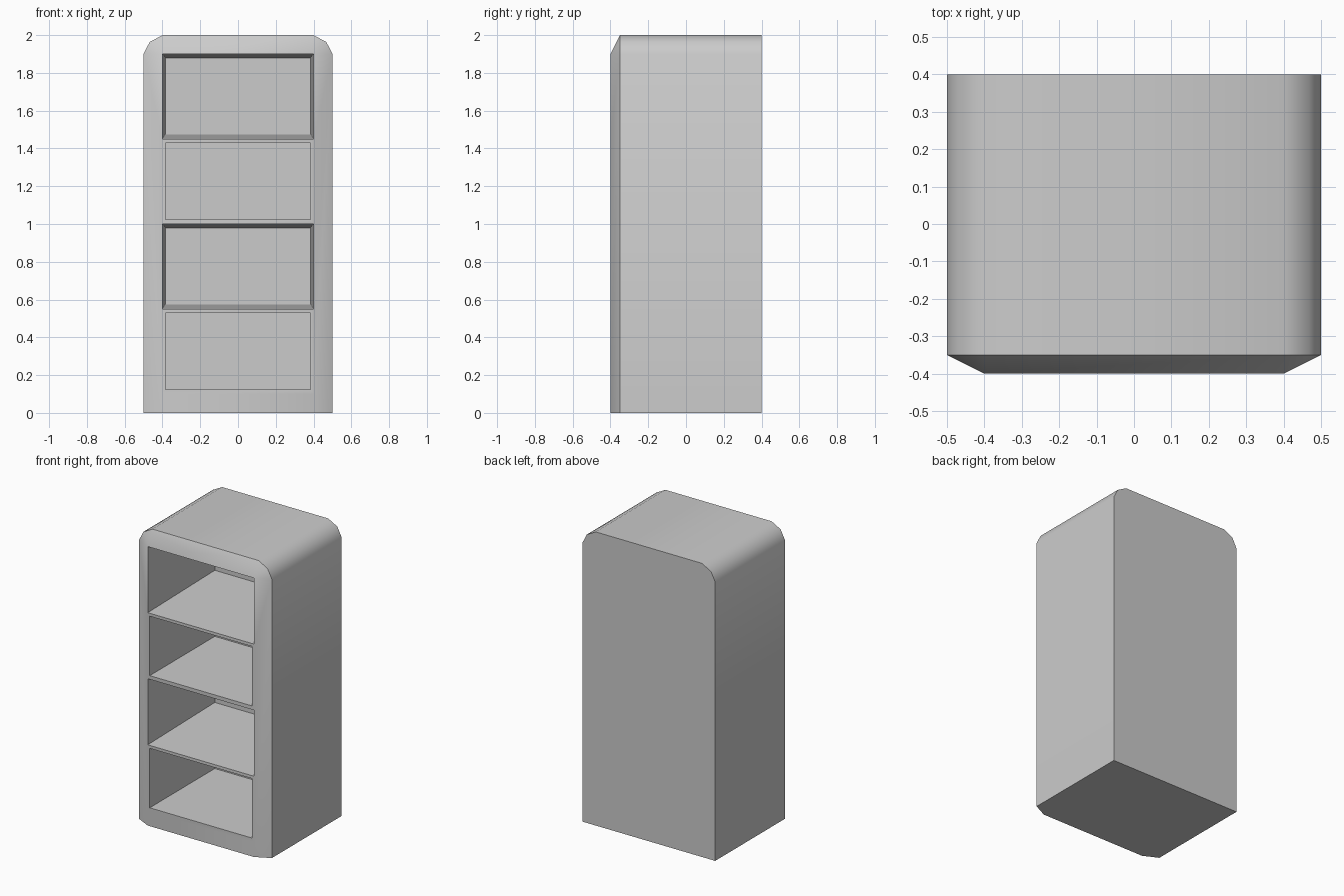
import bpy
import bmesh
import math

if "Cube" in bpy.data.objects:
    bpy.data.objects.remove(bpy.data.objects["Cube"])

BACK, EDGE, FRONT, NICHE_BACK = 0.4, -0.35, -0.4, 0.3
HALF = 0.4                                   # half width of the flat front
LEVELS = [0.1 + 0.45 * i for i in range(5)]  # shelf divisions

bm = bmesh.new()


def face(points):
    return bm.faces.new([bm.verts.new(p) for p in points])


def rect(hw, z0, z1, y):
    return [(-hw, y, z0), (hw, y, z0), (hw, y, z1), (-hw, y, z1)]


def bridge(a, b):
    for i in range(len(a)):
        j = (i + 1) % len(a)
        face([a[i], a[j], b[j], b[i]])


# Shell: rounded-top outline from the back to the front edge
right = [(0.5, 0), (0.5, 1.9), (0.468, 1.963), (0.4, 2.0)]
outline = right + [(-x, z) for x, z in reversed(right)]
back = [(x, BACK, z) for x, z in outline]
edge = [(x, EDGE, z) for x, z in outline]
face(back)
bridge(back, edge)

# Sloped border around the front
for s in (-1, 1):
    inner = [(s * HALF, FRONT, z) for z in reversed([0] + LEVELS)]
    face([(s * 0.5, EDGE, 0), (s * 0.5, EDGE, 1.9)] + inner)
    corner = (s * HALF, FRONT, 1.9)
    for (x0, z0), (x1, z1) in zip(right[1:], right[2:]):
        face([corner, (s * x0, EDGE, z0), (s * x1, EDGE, z1)])
face([(-HALF, FRONT, 1.9), (HALF, FRONT, 1.9), (HALF, EDGE, 2), (-HALF, EDGE, 2)])

# Plinth strip and underside
face(rect(HALF, 0, LEVELS[0], FRONT))
face([(-0.5, EDGE, 0), (-HALF, FRONT, 0), (HALF, FRONT, 0), (0.5, EDGE, 0)])

# Niches: alternately straight with a rim, and tapered from the full cell
for i in range(4):
    z0, z1 = LEVELS[i], LEVELS[i + 1]
    mouth = rect(HALF, z0, z1, FRONT)
    rear = rect(0.385, z0 + 0.025, z1 - 0.02, NICHE_BACK)
    if i % 2 == 0:
        rim = rect(0.385, z0 + 0.025, z1 - 0.02, FRONT)
        bridge(mouth, rim)
        mouth = rim
    bridge(mouth, rear)
    face(rear)

bmesh.ops.remove_doubles(bm, verts=bm.verts, dist=0.0005)
bmesh.ops.recalc_face_normals(bm, faces=bm.faces)
mesh = bpy.data.meshes.new("shelf_cabinet")
bm.to_mesh(mesh)
bm.free()
cabinet = bpy.data.objects.new("shelf_cabinet", mesh)
bpy.context.collection.objects.link(cabinet)

# Soft shading over the rounded corners and the front border
bpy.context.view_layer.objects.active = cabinet
cabinet.select_set(True)
bpy.ops.object.shade_smooth_by_angle(angle=math.radians(40))
